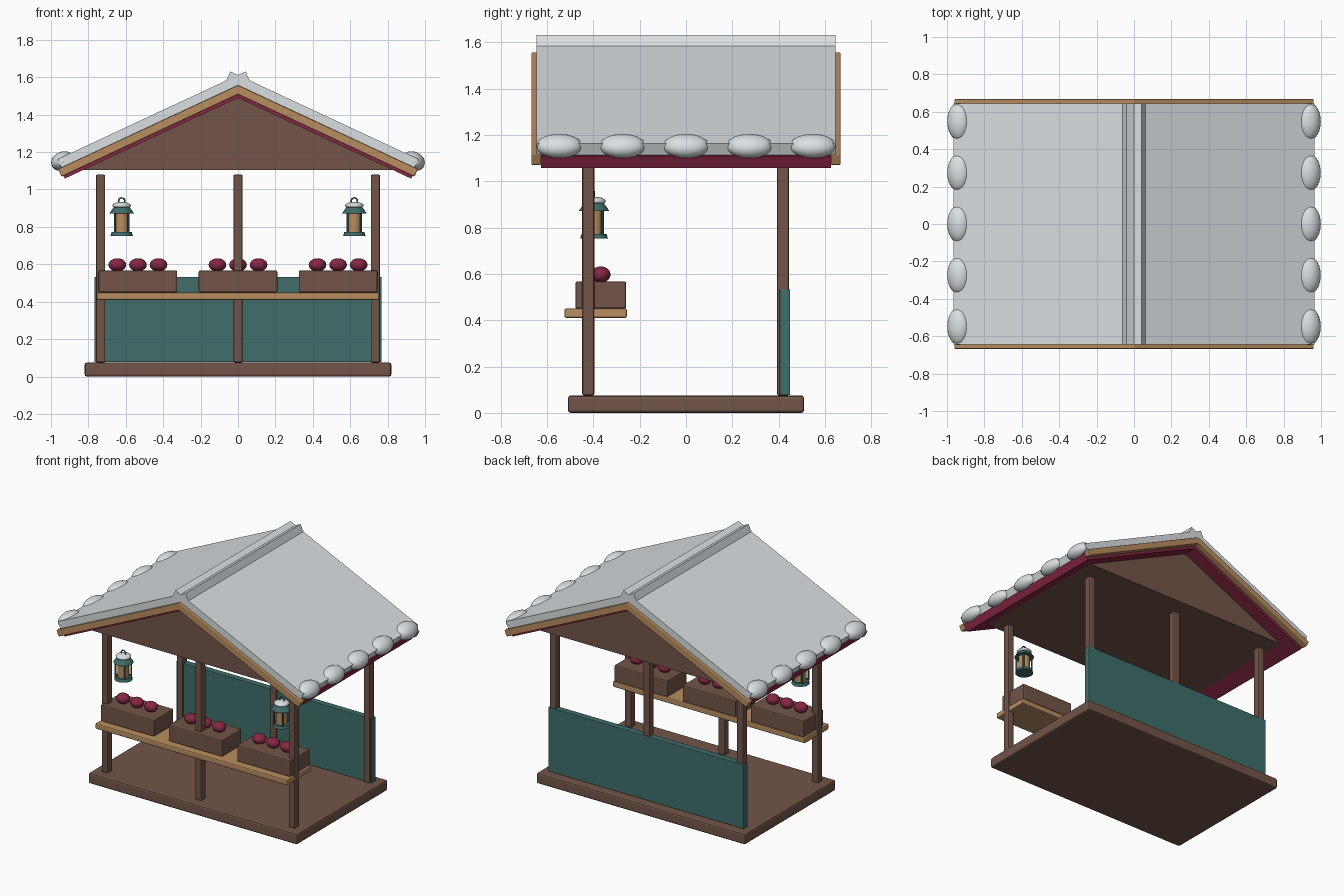
import bpy, bmesh, math
from mathutils import Matrix

if "Cube" in bpy.data.objects:
    bpy.data.objects.remove(bpy.data.objects["Cube"])


def material(name, rgb):
    m = bpy.data.materials.new(name)
    m.use_nodes = True
    m.diffuse_color = (*rgb, 1)
    m.node_tree.nodes["Principled BSDF"].inputs["Base Color"].default_value = (*rgb, 1)
    return m


WOOD = material("dark wood", (0.17, 0.09, 0.065))
TAN = material("light wood", (0.48, 0.27, 0.115))
TEAL = material("teal paint", (0.05, 0.155, 0.145))
RED = material("deep red", (0.24, 0.02, 0.055))
SNOW = material("snow", (0.70, 0.74, 0.76))

SLOPE = math.radians(25)
TAN_S, SIN, COS = math.tan(SLOPE), math.sin(SLOPE), math.cos(SLOPE)


def make(name, bm, mat, smooth=False, bevel=0):
    bmesh.ops.recalc_face_normals(bm, faces=bm.faces)
    me = bpy.data.meshes.new(name)
    bm.to_mesh(me)
    bm.free()
    ob = bpy.data.objects.new(name, me)
    bpy.context.collection.objects.link(ob)
    me.materials.append(mat)
    if smooth:
        bpy.ops.object.select_all(action="DESELECT")
        ob.select_set(True)
        bpy.context.view_layer.objects.active = ob
        bpy.ops.object.shade_smooth_by_angle(angle=math.radians(40))
    if bevel:
        mod = ob.modifiers.new("soft edges", "BEVEL")
        mod.width, mod.segments = bevel, 2
    return ob


def box(name, lo, hi, mat, bevel=0.008):
    bm = bmesh.new()
    size = [b - a for a, b in zip(lo, hi)]
    mid = [(a + b) / 2 for a, b in zip(lo, hi)]
    bmesh.ops.create_cube(bm, size=1, matrix=Matrix.Translation(mid) @ Matrix.Diagonal((*size, 1)))
    return make(name, bm, mat, bevel=bevel)


def ball(name, centre, radii, mat, tilt=0):
    bm = bmesh.new()
    mtx = Matrix.Translation(centre) @ Matrix.Rotation(tilt, 4, "Y") @ Matrix.Diagonal((*radii, 1))
    bmesh.ops.create_uvsphere(bm, u_segments=24, v_segments=14, radius=1, matrix=mtx)
    return make(name, bm, mat, True)


def cone(name, centre, r1, r2, depth, mat, sides=16):
    bm = bmesh.new()
    bmesh.ops.create_cone(bm, cap_ends=True, segments=sides, radius1=r1, radius2=r2,
                          depth=depth, matrix=Matrix.Translation(centre))
    return make(name, bm, mat, True)


def extrude_y(name, profile, y0, y1, mat, bevel=0):
    # x-z outline swept along y
    bm = bmesh.new()
    face = bm.faces.new([bm.verts.new((x, y0, z)) for x, z in profile])
    new = bmesh.ops.extrude_face_region(bm, geom=[face])["geom"]
    bmesh.ops.translate(bm, vec=(0, y1 - y0, 0),
                        verts=[v for v in new if isinstance(v, bmesh.types.BMVert)])
    return make(name, bm, mat, bevel=bevel)


def chevron(top, bottom, x_end):
    # roof layer outline whose ends are square to the slope
    xb = x_end - (top - bottom) * COS * SIN
    zt, zb = top - x_end * TAN_S, bottom - xb * TAN_S
    return [(-x_end, zt), (0, top), (x_end, zt), (xb, zb), (0, bottom), (-xb, zb)]


# Floor, posts and back wall
box("floor", (-0.82, -0.51, 0), (0.82, 0.51, 0.075), WOOD, 0.012)
for x in (-0.735, 0, 0.735):
    for side, y in (("front", -0.422), ("back", 0.419)):
        box(side + "_post", (x - 0.025, y - 0.026, 0.075), (x + 0.025, y + 0.026, 1.08), WOOD)
box("back_wall", (-0.768, 0.404, 0.077), (0.768, 0.449, 0.533), TEAL, 0.003)

# Counter with crates of fruit
box("counter", (-0.755, -0.525, 0.41), (0.755, -0.255, 0.45), TAN)
for cx in (-0.535, 0, 0.535):
    box("crate", (cx - 0.21, -0.478, 0.45), (cx + 0.21, -0.258, 0.567), WOOD)
    for dx in (-0.11, 0, 0.11):
        ball("fruit", (cx + dx, -0.368, 0.597), (0.047, 0.042, 0.035), RED)

# Gable block, roof deck and barge boards
half = (1.49 - 1.105) / TAN_S
extrude_y("gable", [(-half, 1.105), (half, 1.105), (0, 1.49)], -0.53, 0.53, WOOD)
extrude_y("roof_deck", chevron(1.552, 1.49, 0.95), -0.625, 0.625, RED)
for s in (-1, 1):
    extrude_y("barge_board", chevron(1.558, 1.508, 0.962), s * 0.625, s * 0.668, TAN, 0.006)

# Snow slabs crossing at the ridge, with lumps along the eaves
THICK = 0.056
for s in (-1, 1):
    top = [(x, 1.612 - x * TAN_S) for x in (-0.04, 0.965)]
    low = [(x - THICK * SIN, z - THICK * COS) for x, z in reversed(top)]
    extrude_y("roof_snow", [(s * x, z) for x, z in top + low], -0.645, 0.645, SNOW)
    for i in range(-2, 3):
        ball("eave_snow", (s * 0.938, i * 0.274, 1.152), (0.063, 0.1, 0.05), SNOW, s * SLOPE)

# Hanging lanterns
for x in (-0.622, 0.622):
    y = -0.397
    cone("lantern_base", (x, y, 0.762), 0.06, 0.054, 0.02, TEAL)
    cone("lantern_glass", (x, y, 0.824), 0.038, 0.038, 0.106, TAN)
    for a in (-0.036, 0.036):
        for b in (-0.036, 0.036):
            cone("lantern_bar", (x + a, y + b, 0.824), 0.006, 0.006, 0.11, TEAL, 8)
    cone("lantern_roof", (x, y, 0.892), 0.066, 0.038, 0.04, TEAL)
    ball("lantern_snow", (x, y, 0.914), (0.05, 0.05, 0.019), SNOW)
    bpy.ops.mesh.primitive_torus_add(location=(x, y, 0.938), rotation=(math.pi / 2, 0, 0),
                                     major_radius=0.017, minor_radius=0.004,
                                     major_segments=20, minor_segments=8)
    ring = bpy.context.object
    ring.name = "lantern_ring"
    ring.data.materials.append(TEAL)
    bpy.ops.object.shade_smooth_by_angle()
